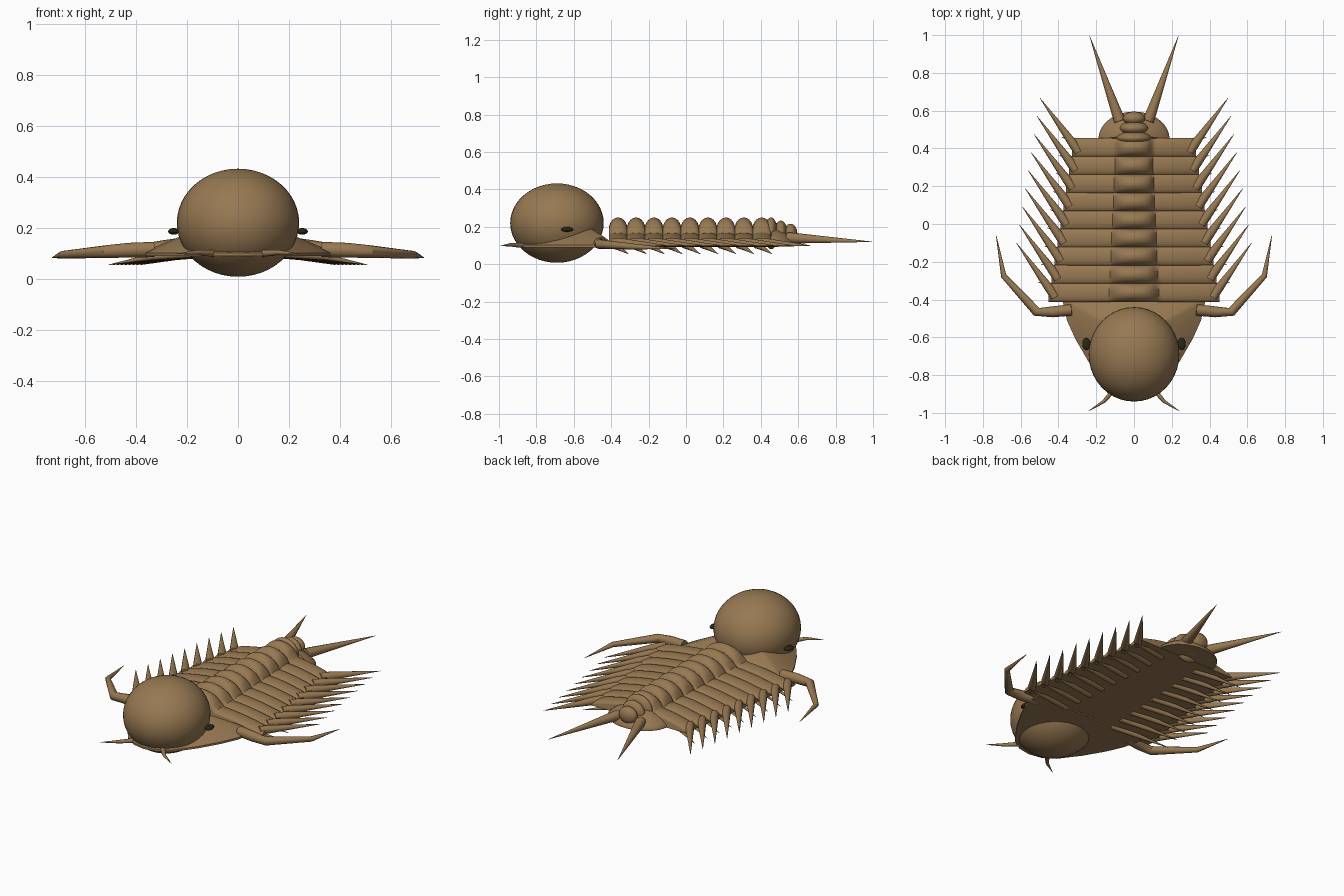
import bpy, bmesh, math
from mathutils import Vector

if "Cube" in bpy.data.objects:
    bpy.data.objects.remove(bpy.data.objects["Cube"])


def material(name, rgb):
    m = bpy.data.materials.new(name)
    m.use_nodes = True
    m.diffuse_color = (*rgb, 1)
    m.node_tree.nodes["Principled BSDF"].inputs["Base Color"].default_value = (*rgb, 1)
    return m


BROWN = material("shell brown", (0.31, 0.19, 0.085))
DARK = material("eye dark", (0.02, 0.02, 0.008))


def finish(name, bm, mat=BROWN, angle=40):
    bmesh.ops.recalc_face_normals(bm, faces=bm.faces)
    mesh = bpy.data.meshes.new(name)
    bm.to_mesh(mesh)
    bm.free()
    obj = bpy.data.objects.new(name, mesh)
    bpy.context.collection.objects.link(obj)
    mesh.materials.append(mat)
    bpy.ops.object.select_all(action='DESELECT')
    obj.select_set(True)
    bpy.context.view_layer.objects.active = obj
    bpy.ops.object.shade_smooth_by_angle(angle=math.radians(angle))
    return obj


def loft(name, rings, mat=BROWN, angle=40):
    """Skin a list of closed rings and cap both ends."""
    bm = bmesh.new()
    loops = [[bm.verts.new(p) for p in ring] for ring in rings]
    n = len(loops[0])
    for a, b in zip(loops, loops[1:]):
        for i in range(n):
            j = (i + 1) % n
            bm.faces.new((a[i], a[j], b[j], b[i]))
    bm.faces.new(loops[0])
    bm.faces.new(loops[-1])
    return finish(name, bm, mat, angle)


def tapered(name, points, radii, sides=12):
    """Round limb through the points with a radius at each."""
    pts = [Vector(p) for p in points]
    rings = []
    for i, p in enumerate(pts):
        d = (pts[min(i + 1, len(pts) - 1)] - pts[max(i - 1, 0)]).normalized()
        u = d.cross(Vector((0, 0, 1))).normalized()
        v = u.cross(d)
        rings.append([p + radii[i] * (u * math.cos(k * math.tau / sides)
                      + v * math.sin(k * math.tau / sides)) for k in range(sides)])
    return loft(name, rings)


def pair(name, points, radii):
    for side, s in (("left", 1), ("right", -1)):
        tapered(f"{side}_{name}", [(s * x, y, z) for x, y, z in points], radii)


def ellipsoid(name, centre, radii, mat=BROWN):
    bm = bmesh.new()
    bmesh.ops.create_uvsphere(bm, u_segments=40, v_segments=24, radius=1)
    for v in bm.verts:
        v.co = Vector([c + r * q for c, r, q in zip(centre, radii, v.co)])
    return finish(name, bm, mat, 80)


def dome(name, outline, y_mid, z0, height, power):
    """Low domed plate over an outline given as (half width, y)."""
    edge = outline + [(-x, y) for x, y in reversed(outline) if x > 0]
    rings = [[(x, y, z0) for x, y in edge]]
    for k in range(10):
        f = 1 - k / 10
        z = z0 + 0.012 + height * (1 - f ** power)
        rings.append([(x * f, y_mid + (y - y_mid) * f, z) for x, y in edge])
    return loft(name, rings, angle=50)


def segment(name, y, half_len, w, a, top=0.25, steps=48):
    """Body ring: raised middle lobe and sloping side lobes, rounded along y."""
    rings = []
    for j in range(11):
        t = -math.cos(math.pi * j / 10)
        round_off = math.sqrt(max(0, 1 - t * t))
        ring = []
        for i in range(steps + 1):
            x = -w + 2 * w * i / steps
            s = max(0, (abs(x) - a) / (w - a))
            lobe = math.sqrt(max(0, 1 - (x / a) ** 2))
            z = 0.103 + 0.047 * (1 - s ** 1.6) + 0.018 * round_off
            z += lobe * (0.036 + (top - 0.204) * round_off)
            ring.append((x, y + half_len * t, z))
        ring += [(w, y + half_len * t, 0.098), (-w, y + half_len * t, 0.098)]
        rings.append(ring)
    return loft(name, rings, angle=50)


# Head: bulb, shield and eyes
ellipsoid("head_bulb", (0, -0.69, 0.22), (0.24, 0.25, 0.212))
shield = [(0, -0.91), (0.08, -0.895), (0.15, -0.85), (0.24, -0.73), (0.31, -0.61),
          (0.355, -0.51), (0.375, -0.42), (0.375, -0.38), (0, -0.38)]
dome("head_shield", shield, -0.6, 0.09, 0.12, 1.5)
for side, s in (("left", 1), ("right", -1)):
    ellipsoid(f"{side}_eye", (s * 0.252, -0.635, 0.186), (0.022, 0.033, 0.013), DARK)

# Feelers and front arms
pair("feeler", [(0.1, -0.87, 0.1), (0.16, -0.94, 0.104), (0.24, -0.99, 0.098)],
     [0.014, 0.009, 0.001])
pair("arm", [(0.33, -0.455, 0.115), (0.43, -0.465, 0.112), (0.515, -0.465, 0.107),
             (0.69, -0.275, 0.094), (0.73, -0.06, 0.083)],
     [0.03, 0.029, 0.025, 0.015, 0.001])

# Nine body rings, each with a pair of side spines and a pair of legs
for i in range(9):
    y = -0.363 + 0.096 * i
    w = 0.452 - 0.0155 * i
    segment(f"body_ring_{i + 1}", y, 0.05, w, 0.12 - 0.003 * i)
    pair(f"side_spine_{i + 1}",
         [(w - 0.035, y - 0.025, 0.115), (w - 0.005, y + 0.02, 0.115), (w + 0.17, y + 0.262, 0.1)],
         [0.024, 0.024, 0.001])
    pair(f"leg_{i + 1}",
         [(w * 0.35, y - 0.03, 0.1), (w * 0.75, y + 0.005, 0.086), (w + 0.055, y + 0.055, 0.055)],
         [0.016, 0.013, 0.001])

# Tail plate, its middle rings and the two long spines
tail = [(0, 0.43)] + [(0.188 * math.cos(k * math.pi / 24), 0.45 + 0.145 * math.sin(k * math.pi / 24))
                      for k in range(12)] + [(0, 0.595)]
dome("tail_plate", tail, 0.47, 0.1, 0.08, 2)
for i in range(3):
    ellipsoid(f"tail_ring_{i + 1}", (0, 0.455 + 0.052 * i, 0.165),
              (0.09 - 0.016 * i, 0.036, 0.085 - 0.017 * i))
pair("tail_spine", [(0.075, 0.545, 0.14), (0.09, 0.585, 0.139), (0.235, 0.995, 0.12)],
     [0.03, 0.028, 0.001])
